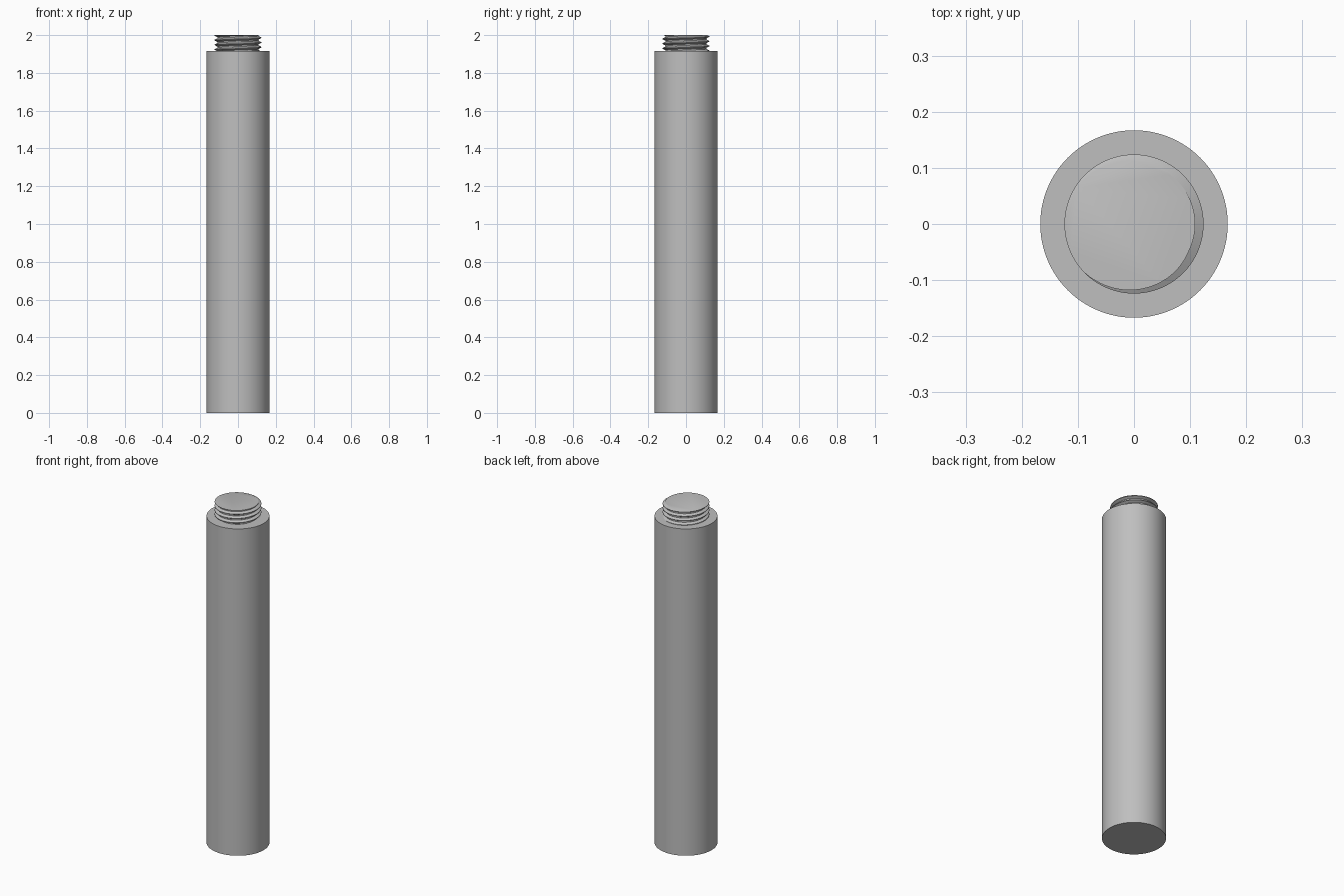
import bpy, bmesh, math
from mathutils import Matrix, Vector

cube = bpy.data.objects.get("Cube")
if cube:
    bpy.data.objects.remove(cube, do_unlink=True)

HEIGHT, SHOULDER = 2.0, 1.917
BODY_R, CREST_R, ROOT_R = 0.167, 0.124, 0.109
PITCH, TURNS, STEPS = 0.025, 7, 96

metal = bpy.data.materials.new("plain grey")
grey = (0.52, 0.52, 0.52, 1)
metal.diffuse_color = grey
metal.use_nodes = True
metal.node_tree.nodes["Principled BSDF"].inputs["Base Color"].default_value = grey


def finish(bm, name, angle):
    bmesh.ops.recalc_face_normals(bm, faces=bm.faces[:])
    mesh = bpy.data.meshes.new(name)
    bm.to_mesh(mesh)
    bm.free()
    mesh.materials.append(metal)
    obj = bpy.data.objects.new(name, mesh)
    bpy.context.collection.objects.link(obj)
    bpy.ops.object.select_all(action="DESELECT")
    obj.select_set(True)
    bpy.context.view_layer.objects.active = obj
    bpy.ops.object.shade_smooth_by_angle(angle=math.radians(angle))


# Plain round shaft
bm = bmesh.new()
bmesh.ops.create_cone(bm, cap_ends=True, segments=128, radius1=BODY_R, radius2=BODY_R,
                      depth=SHOULDER, matrix=Matrix.Translation((0, 0, SHOULDER / 2)))
finish(bm, "shaft", 30)

# Right-handed thread: one tooth swept along a helix, trimmed flat at both ends
bm = bmesh.new()
start = math.radians(200)
tooth = [(-1 / 16, CREST_R), (1 / 16, CREST_R), (3 / 8, ROOT_R), (5 / 8, ROOT_R), (15 / 16, CREST_R)]
verts = [bm.verts.new((r * math.cos(start), r * math.sin(start), HEIGHT + (t - 5) * PITCH))
         for t, r in tooth]
edges = [bm.edges.new(pair) for pair in zip(verts, verts[1:])]
bmesh.ops.spin(bm, geom=verts + edges, cent=(0, 0, 0), axis=(0, 0, 1),
               dvec=(0, 0, PITCH / STEPS), angle=math.tau * TURNS, steps=STEPS * TURNS)
bmesh.ops.remove_doubles(bm, verts=bm.verts[:], dist=0.00005)
for z, up in ((HEIGHT, 1), (SHOULDER - 0.002, -1)):
    cut = bmesh.ops.bisect_plane(bm, geom=bm.verts[:] + bm.edges[:] + bm.faces[:], dist=1e-6,
                                 plane_co=Vector((0, 0, z)), plane_no=Vector((0, 0, up)),
                                 clear_outer=True)
    rim = [e for e in cut["geom_cut"] if isinstance(e, bmesh.types.BMEdge) and e.is_boundary]
    bmesh.ops.holes_fill(bm, edges=rim, sides=0)
finish(bm, "threaded_stud", 35)
